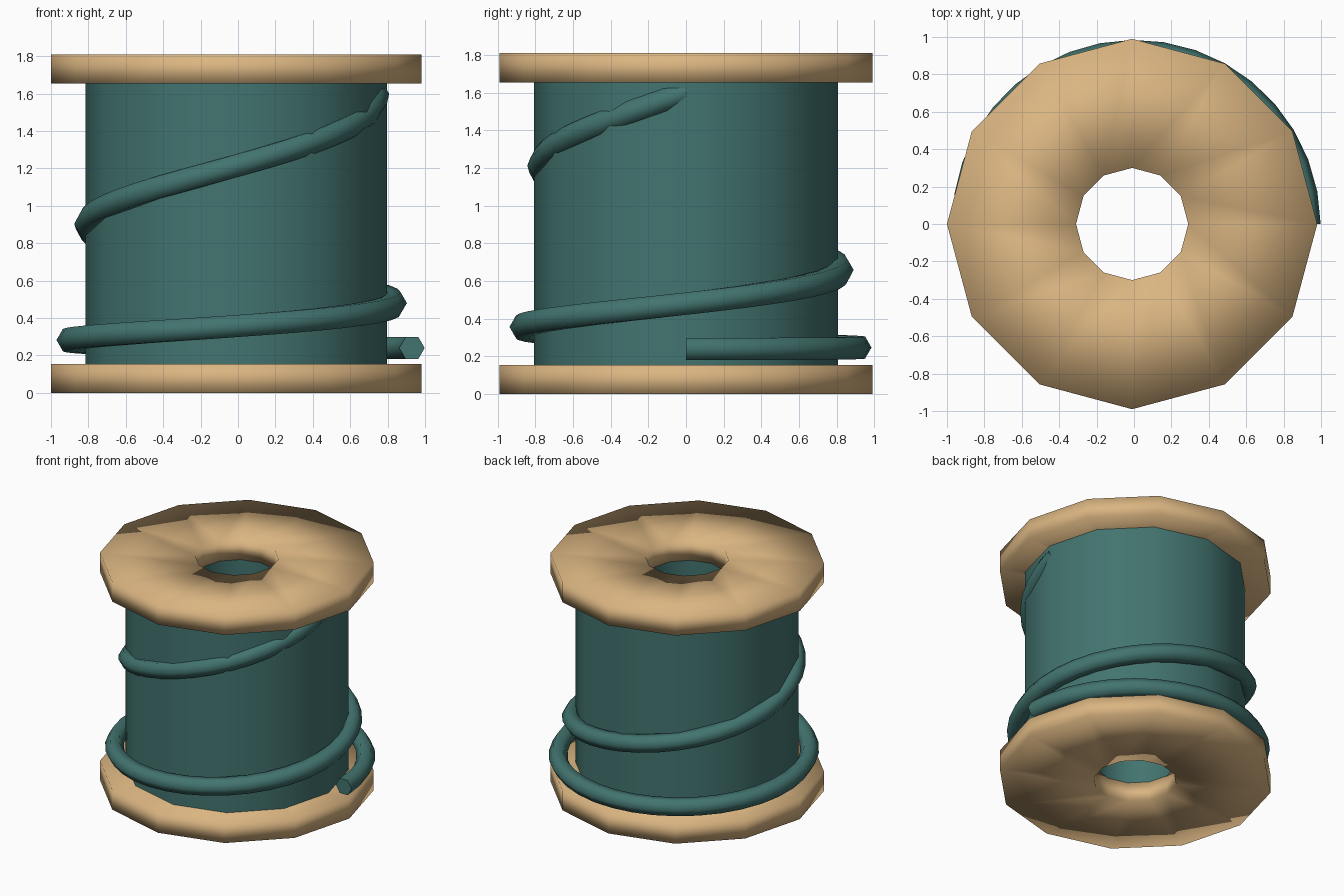
import bpy, bmesh, math
from mathutils import Vector

if "Cube" in bpy.data.objects:
    bpy.data.objects.remove(bpy.data.objects["Cube"])

CX = -0.01      # spool axis, shifted because the wire end sticks out
SIDES = 12


def material(name, col):
    m = bpy.data.materials.new(name)
    m.diffuse_color = (*col, 1)
    m.use_nodes = True
    m.node_tree.nodes["Principled BSDF"].inputs["Base Color"].default_value = m.diffuse_color
    return m


wood = material("tan wood", (0.70, 0.46, 0.22))
teal = material("teal thread", (0.055, 0.175, 0.16))


def finish(bm, name, mat):
    bmesh.ops.recalc_face_normals(bm, faces=bm.faces)
    me = bpy.data.meshes.new(name)
    bm.to_mesh(me)
    bm.free()
    me.materials.append(mat)
    for p in me.polygons:
        p.use_smooth = True
    ob = bpy.data.objects.new(name, me)
    bpy.context.collection.objects.link(ob)
    return ob


def bridge_rings(bm, rings, closed):
    n = len(rings[0])
    count = len(rings) if closed else len(rings) - 1
    for i in range(count):
        a, b = rings[i], rings[(i + 1) % len(rings)]
        for j in range(n):
            k = (j + 1) % n
            bm.faces.new((a[j], a[k], b[k], b[j]))


def washer(name, r_in, r_out, z0, z1, mat):
    bm = bmesh.new()
    rings = []
    for r, z in ((r_in, z0), (r_out, z0), (r_out, z1), (r_in, z1)):
        rings.append([bm.verts.new((CX + r * math.cos(2 * math.pi * j / SIDES),
                                    r * math.sin(2 * math.pi * j / SIDES), z))
                      for j in range(SIDES)])
    bridge_rings(bm, rings, True)
    return finish(bm, name, mat)


# Wooden end discs
washer("bottom_flange", 0.30, 0.99, 0.0, 0.155, wood)
washer("top_flange", 0.30, 0.99, 1.655, 1.81, wood)

# Wound thread body, sharp at its ends
body = washer("thread_body", 0.30, 0.806, 0.155, 1.655, teal)
bpy.context.view_layer.objects.active = body
body.select_set(True)
bpy.ops.object.shade_smooth_by_angle(angle=math.radians(40))

# Loose thread: six-sided tube on a two-turn spiral that tightens as it climbs
def path(t):
    r = 0.94 - 0.19 * t
    a = 4 * math.pi * t
    z = 0.24 + 1.36 * max(t, 0) ** 2.5
    return Vector((CX + r * math.cos(a), r * math.sin(a), z))


bm = bmesh.new()
rings, steps, rad = [], 72, 0.068
for i in range(steps + 1):
    t = i / steps
    tangent = (path(t + 0.001) - path(t - 0.001)).normalized()
    a = 4 * math.pi * t
    out = Vector((math.cos(a), math.sin(a), 0))
    out = (out - tangent * out.dot(tangent)).normalized()
    up = out.cross(tangent)
    rings.append([bm.verts.new(path(t) + rad * (out * math.cos(j * math.pi / 3)
                                                + up * math.sin(j * math.pi / 3)))
                  for j in range(6)])
bridge_rings(bm, rings, False)
bm.faces.new(rings[0])
bm.faces.new(rings[-1])
strand = finish(bm, "loose_thread", teal)
bpy.ops.object.select_all(action='DESELECT')
bpy.context.view_layer.objects.active = strand
strand.select_set(True)
bpy.ops.object.shade_smooth_by_angle(angle=math.radians(65))
